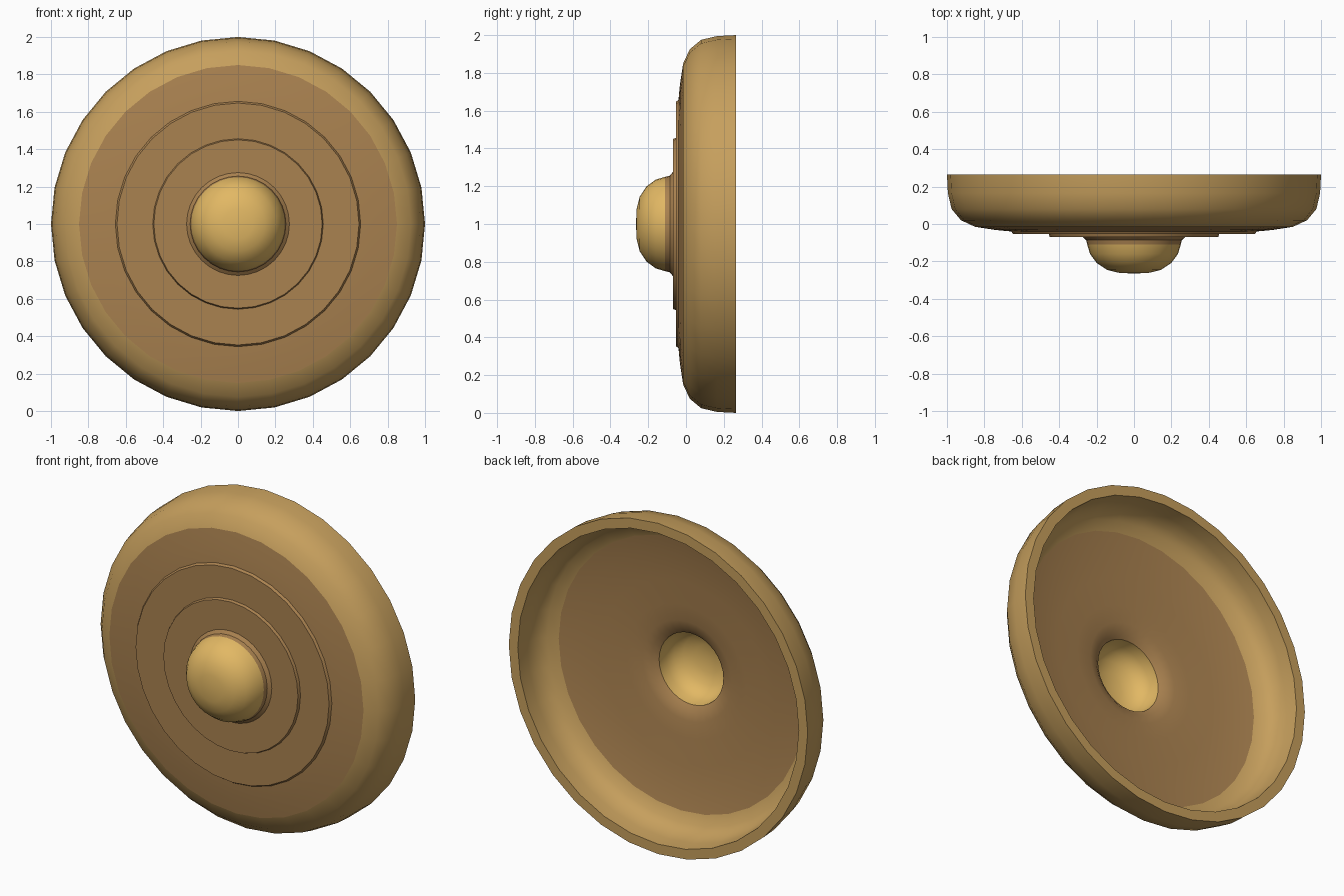
import bpy, bmesh, math

if "Cube" in bpy.data.objects:
    bpy.data.objects.remove(bpy.data.objects["Cube"])

SEGMENTS = 32


def material(name, srgb):
    mat = bpy.data.materials.new(name)
    linear = [((c / 255 + 0.055) / 1.055) ** 2.4 for c in srgb]
    mat.diffuse_color = (*linear, 1)
    mat.use_nodes = True
    mat.node_tree.nodes["Principled BSDF"].inputs["Base Color"].default_value = mat.diffuse_color
    return mat


tan = material("tan_rim", (198, 159, 93))
brown = material("brown_face", (170, 130, 80))
gold = material("bright_gold", (226, 184, 100))


def lathe(name, profile, mat):
    """Spin (radius, y) points around the y axis through z = 1."""
    bm = bmesh.new()
    rings = []
    for r, y in profile:
        if r == 0:
            rings.append([bm.verts.new((0, y, 1))] * SEGMENTS)
            continue
        ring = []
        for i in range(SEGMENTS):
            a = 2 * math.pi * i / SEGMENTS
            ring.append(bm.verts.new((r * math.sin(a), y, 1 + r * math.cos(a))))
        rings.append(ring)
    for a, b in zip(rings, rings[1:]):
        for i in range(SEGMENTS):
            j = (i + 1) % SEGMENTS
            corners = list(dict.fromkeys((a[i], a[j], b[j], b[i])))
            bm.faces.new(corners)
    mesh = bpy.data.meshes.new(name)
    bm.to_mesh(mesh)
    bm.free()
    mesh.materials.append(mat)
    obj = bpy.data.objects.new(name, mesh)
    bpy.context.collection.objects.link(obj)
    bpy.ops.object.select_all(action='DESELECT')
    obj.select_set(True)
    bpy.context.view_layer.objects.active = obj
    bpy.ops.object.shade_smooth_by_angle(angle=math.radians(32))
    return obj


# Rounded outer rim, from the front shoulder round the open back to the inside
lathe("rim", [(0.85, -0.015), (0.925, 0.02), (0.975, 0.08), (0.995, 0.165),
              (1.0, 0.265), (0.94, 0.265), (0.935, 0.185), (0.92, 0.115),
              (0.88, 0.07), (0.82, 0.045)], tan)

# Stepped front face with a fillet up to the boss
lathe("front_face", [(0.25, -0.11), (0.256, -0.086), (0.275, -0.07), (0.45, -0.07),
                     (0.456, -0.054), (0.647, -0.054), (0.656, -0.04),
                     (0.74, -0.032), (0.85, -0.015)], brown)

# Shallow dished face seen from the open back
lathe("back_face", [(0.82, 0.045), (0.72, 0.025), (0.55, 0.008), (0.40, -0.003),
                    (0.30, -0.012), (0.25, -0.025), (0.215, -0.05)], brown)

# Domed centre boss and its hollow inside
lathe("boss", [(0, -0.265), (0.08, -0.261), (0.145, -0.245), (0.2, -0.208),
               (0.235, -0.16), (0.25, -0.11)], gold)
lathe("boss_hollow", [(0.215, -0.05), (0.21, -0.11), (0.19, -0.155), (0.15, -0.19),
                      (0.085, -0.212), (0, -0.22)], gold)
